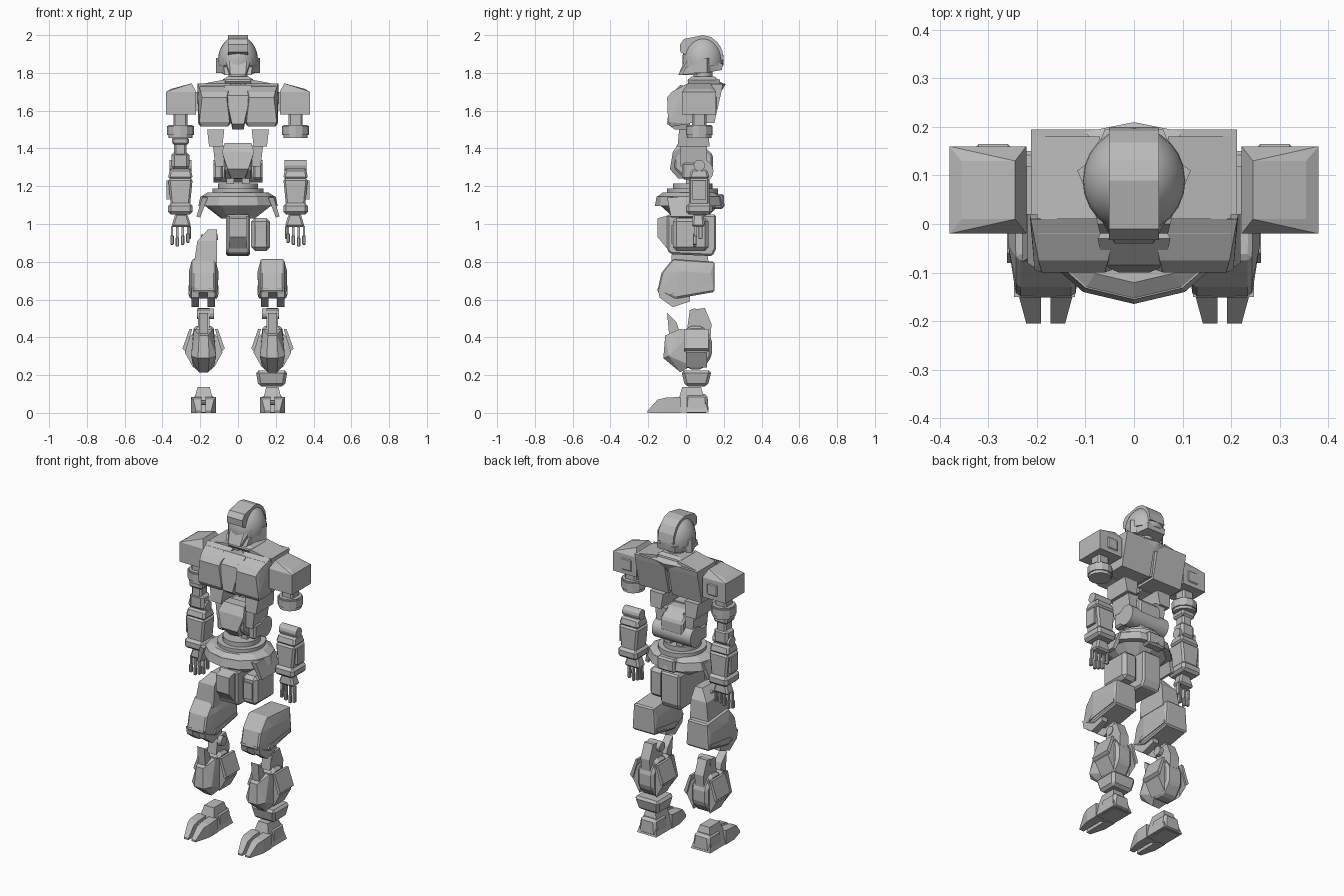
import bpy, bmesh, math
from mathutils import Vector, Matrix

default_cube = bpy.data.objects.get("Cube")
if default_cube:
    bpy.data.objects.remove(default_cube, do_unlink=True)

metal = bpy.data.materials.new("grey metal")
metal.use_nodes = True
metal.diffuse_color = (.5, .5, .5, 1)
metal.node_tree.nodes["Principled BSDF"].inputs["Base Color"].default_value = metal.diffuse_color


def finish(bm, name, side=1, bevel=0, smooth=False):
    """Turn a bmesh into a named object, mirrored in x when side is negative."""
    for vert in bm.verts:
        vert.co.x *= side
    bmesh.ops.recalc_face_normals(bm, faces=bm.faces)
    mesh = bpy.data.meshes.new(name)
    bm.to_mesh(mesh)
    bm.free()
    mesh.materials.append(metal)
    part = bpy.data.objects.new(name, mesh)
    bpy.context.collection.objects.link(part)
    if smooth:
        mesh.shade_smooth()
        mesh.set_sharp_from_angle(angle=math.radians(35))
    if bevel:
        chamfer = part.modifiers.new("chamfer", 'BEVEL')
        chamfer.width = bevel
        chamfer.segments = 1
        chamfer.limit_method = 'ANGLE'


def hull(name, points, side=1, bevel=0):
    """Faceted convex armour piece around the points."""
    bm = bmesh.new()
    verts = [bm.verts.new(point) for point in points]
    result = bmesh.ops.convex_hull(bm, input=verts)
    spare = {item for item in result["geom_interior"] + result["geom_unused"]
             if isinstance(item, bmesh.types.BMVert)}
    bmesh.ops.delete(bm, geom=list(spare), context='VERTS')
    bmesh.ops.dissolve_limit(bm, angle_limit=.02, verts=bm.verts, edges=bm.edges)
    finish(bm, name, side, bevel)


def wedge(name, middle, ribs, side=1, bevel=0):
    """Hull over ribs that run along x, each given as (half width, y, z)."""
    hull(name, [(middle + way * half, y, z) for half, y, z in ribs for way in (-1, 1)], side, bevel)


def slab(name, middle, half, outline, side=1, bevel=0):
    """Side outline of (y, z) with one constant width."""
    wedge(name, middle, [(half, y, z) for y, z in outline], side, bevel)


def oval(y, z, deep, high, sides=8):
    """Side outline of a flat-topped polygon."""
    angles = [math.tau * (step + .5) / sides for step in range(sides)]
    return [(y + deep * math.cos(angle), z + high * math.sin(angle)) for angle in angles]


def block(name, at, size, top=(1, 1), side=1, bevel=0):
    """Box whose upper face is scaled by top."""
    x, y, z = at
    wide, deep, high = (length / 2 for length in size)
    points = []
    for level, (grow_x, grow_y) in ((-high, (1, 1)), (high, top)):
        points += [(x + i * wide * grow_x, y + j * deep * grow_y, z + level)
                   for i in (-1, 1) for j in (-1, 1)]
    hull(name, points, side, bevel)


def drum(name, at, radius, depth, axis='Z', sides=24, side=1, stretch=1, taper=1):
    """Round or faceted drum, stretched in y and tapered upward."""
    bm = bmesh.new()
    turn = Matrix.Rotation(math.pi / 2, 4, 'Y') if axis == 'X' else Matrix()
    place = Matrix.Translation(Vector(at)) @ Matrix.Diagonal((1, stretch, 1, 1)) @ turn
    bmesh.ops.create_cone(bm, cap_ends=True, segments=sides, radius1=radius,
                          radius2=radius * taper, depth=depth, matrix=place)
    finish(bm, name, side, smooth=sides > 12)


def helmet_dome():
    bm = bmesh.new()
    bmesh.ops.create_uvsphere(bm, u_segments=24, v_segments=16, radius=1)
    bmesh.ops.scale(bm, vec=(.106, .11, .132), verts=bm.verts)
    bmesh.ops.translate(bm, vec=(0, .09, 1.865), verts=bm.verts)
    everything = bm.verts[:] + bm.edges[:] + bm.faces[:]
    bmesh.ops.bisect_plane(bm, geom=everything, plane_co=(0, 0, 1.84),
                           plane_no=(0, 0, -1), clear_outer=True)
    bmesh.ops.holes_fill(bm, edges=bm.edges)
    finish(bm, "helmet_dome", smooth=True)


def head():
    helmet_dome()
    # Raised crest follows an arc and ends in a brow
    crest = [(.09 + .11 * math.cos(step * math.pi / 8), 1.87 + .13 * math.sin(step * math.pi / 8))
             for step in range(6)]
    slab("helmet_crest", 0, .052, crest + [(-.01, 1.98), (-.033, 1.95), (-.03, 1.91), (.1, 1.84)])
    wedge("face", 0, [(.04, -.04, 1.79), (.05, .01, 1.91), (.08, .03, 1.9), (.07, .06, 1.79)])
    wedge("jaw_guard", 0, [(.07, -.02, 1.79), (.075, 0, 1.83), (.1, .1, 1.86), (.09, .1, 1.8),
                           (.06, .19, 1.815), (.06, .195, 1.85)])
    drum("neck", (0, .09, 1.76), .05, .1)
    block("collar", (0, .09, 1.76), (.18, .17, .04), top=(.8, .9), bevel=.015)


def ear(side, tag):
    hull(tag + "ear_guard", [(x, y, z) for x, y in ((.117, .11), (.075, .01), (.09, .13), (.06, .03))
                             for z in (1.8, 1.88)], side)


def torso():
    slab("chest_core", 0, .2, [(-.02, 1.73), (.17, 1.73), (.14, 1.55), (0, 1.55)])
    wedge("sternum", 0, [(.075, -.03, 1.735), (.064, -.085, 1.68), (.032, -.1, 1.53),
                         (.03, -.06, 1.5), (.05, .02, 1.73), (.02, .02, 1.5)])
    wedge("upper_back_ridge", 0, [(.1, .19, 1.74), (0, .21, 1.74), (.08, .16, 1.76), (.02, .18, 1.69)])
    slab("abdomen_core", 0, .075, oval(.04, 1.33, .11, .1), bevel=.01)
    wedge("belly_plate", 0, [(.07, -.04, 1.43), (.085, -.07, 1.38), (.055, -.085, 1.29),
                             (.035, -.04, 1.24), (.07, .02, 1.43), (.04, .02, 1.24)])
    drum("waist_roll", (0, .085, 1.28), .06, .26, axis='X')
    for x in (-.04, .04):
        block("waist_lug", (x, .06, 1.22), (.04, .12, .08))
    drum("waist_ring_upper", (0, .035, 1.2), .105, .03)
    drum("waist_ring_lower", (0, .035, 1.17), .135, .035)


def pelvis():
    centre_y, squash = .02, .88
    drum("pelvis_top", (0, centre_y, 1.155), .2, .025, sides=12, stretch=squash, taper=.8)
    drum("pelvis_belt", (0, centre_y, 1.12), .21, .05, sides=12, stretch=squash, taper=.95)
    drum("pelvis_base", (0, centre_y, 1.065), .09, .07, sides=12, stretch=squash, taper=2)
    block("pelvis_back_block", (0, .17, 1.12), (.12, .06, .08), bevel=.01)
    slab("crotch_block", 0, .063, [(-.1, 1.05), (-.1, .86), (-.08, .84), (.14, .83),
                                   (.16, .87), (.16, 1.05)], bevel=.01)
    slab("crotch_front", 0, .045, [(-.15, 1.03), (-.15, .93), (-.1, .87), (-.08, 1.05)])


def torso_side(side, tag):
    wedge(tag + "pectoral", .125, [(.065, -.1, 1.67), (.072, -.075, 1.7), (.088, .01, 1.745),
                                   (.09, .02, 1.7), (.085, .02, 1.53), (.07, -.08, 1.515),
                                   (.08, -.095, 1.54)], side)
    slab(tag + "back_panel", .112, .1, [(.02, 1.74), (.195, 1.74), (.19, 1.71), (.15, 1.535),
                                        (.02, 1.535)], side)
    hull(tag + "yoke", [(x, y, z) for x, top in ((.07, 1.765), (.2, 1.74))
                        for y in (.01, .18) for z in (1.7, top)], side)
    block(tag + "brace_upper", (.118, .04, 1.455), (.07, .17, .09), top=(1.3, .9), side=side)
    block(tag + "brace_lower", (.095, .04, 1.36), (.05, .14, .11), top=(1.5, 1), side=side)
    block(tag + "waist_clamp", (.105, .05, 1.28), (.05, .14, .09), side=side, bevel=.01)
    hull(tag + "hip_flap", [(x, y * deep, z) for x, z, deep in (
        (.16, 1.14, .1), (.19, 1.14, .1), (.22, 1.04, .08), (.2, 1.035, .08)) for y in (-1, 1)], side)


def arm(side, tag):
    arm_x, arm_y = .305, .07
    # Shoulder armour
    hull(tag + "shoulder_pad",
         [(x, y, z) for x in (.222, .38) for y in (-.02, .16) for z in (1.58, 1.7)]
         + [(x, y, z) for x, z in ((.245, 1.745), (.355, 1.715)) for y in (.01, .13)], side)
    block(tag + "shoulder_link", (.21, arm_y, 1.65), (.05, .1, .1), side=side)
    block(tag + "shoulder_bracket", (.29, .13, 1.64), (.08, .07, .08), side=side, bevel=.01)
    block(tag + "arm_post", (arm_x, arm_y, 1.55), (.075, .075, .1), side=side, bevel=.01)
    drum(tag + "arm_ring", (arm_x, arm_y, 1.49), .064, .07, sides=12, side=side)
    drum(tag + "arm_ring_band", (arm_x, arm_y, 1.495), .071, .045, sides=12, side=side)
    # Forearm
    drum(tag + "elbow", (arm_x, arm_y, 1.31), .03, .115, axis='X', sides=12, side=side)
    block(tag + "forearm", (arm_x, arm_y, 1.165), (.1, .11, .15), top=(1.3, 1), side=side, bevel=.01)
    block(tag + "forearm_top", (arm_x, arm_y, 1.265), (.132, .11, .05), top=(.85, .75), side=side, bevel=.01)
    block(tag + "wrist_cuff", (arm_x, arm_y, 1.08), (.13, .14, .06), side=side, bevel=.015)
    block(tag + "forearm_plate", (.37, arm_y, 1.18), (.015, .07, .1), side=side)
    # Hand
    block(tag + "palm", (.3, .065, 1.02), (.105, .07, .07), top=(.6, .8), side=side, bevel=.01)
    for finger in range(4):
        x, curl = .265 + finger * .028, .01 * abs(finger - 2)
        block(tag + "finger_root", (x, .05, .96), (.012, .016, .06), side=side)
        block(tag + "finger_tip", (x, .046, .905 + curl), (.018, .02, .05), side=side, bevel=.004)
    block(tag + "thumb", (.257, .077, .955), (.014, .022, .07), side=side, bevel=.004)


def leg(side, tag):
    leg_x = .182
    # Thigh and knee prongs
    wedge(tag + "thigh", leg_x, [(.06, -.13, .74), (.06, -.07, .815), (.064, .15, .8), (.078, .13, .74),
                                 (.078, -.04, .75), (.074, .15, .64), (.076, -.05, .605),
                                 (.06, -.153, .64)], side, bevel=.008)
    slab(tag + "thigh_panel", leg_x, .08, [(-.08, .625), (-.06, .65), (.135, .675), (.135, .655)], side)
    for offset in (-.04, .045):
        slab(tag + "knee_prong", leg_x + offset, .02, [(-.15, .66), (-.14, .61), (-.07, .56),
                                                       (.02, .59), (.02, .65)], side)
    # Knee joint and calf
    slab(tag + "knee_lug", leg_x, .03, [(.02, .545), (.1, .555), (.135, .47), (.13, .4), (0, .4)], side)
    drum(tag + "knee_pin", (.172, .045, .525), .028, .088, axis='X', sides=12, side=side)
    slab(tag + "calf", leg_x, .054, oval(.05, .345, .094, .125), side, bevel=.015)
    wedge(tag + "shin_guard", leg_x, [(.024, -.11, .41), (.05, -.03, .445), (.066, -.09, .3),
                                      (.03, -.12, .29), (.024, -.03, .215), (.055, .03, .25),
                                      (.055, .03, .43)], side)
    slab(tag + "shin_spur", leg_x, .024, [(-.1, .53), (-.05, .48), (-.03, .42), (-.09, .42)], side)
    for way in (-1, 1):
        hull(tag + "calf_pod", [(leg_x + way * out, y, z) for y in (0, .11) for out, z in (
            (.04, .44), (.075, .4), (.1, .32), (.055, .24))], side)
        hull(tag + "pod_plate", [(leg_x + way * out, y, z) for y in (-.01, .12) for out, z in (
            (.06, .445), (.075, .445), (.112, .34), (.095, .325))], side)
        # Split toes
        hull(tag + "toe", [(leg_x + way * x, y, z) for out, y, top in (
            (.04, -.205, .01), (.055, -.15, .07), (.066, -.11, .08), (.066, -.03, .085))
            for x in (.01, out) for z in (0, top)], side)
    block(tag + "foot", (leg_x, .03, .07), (.13, .18, .135), top=(.5, .55), side=side)
    block(tag + "heel", (leg_x, .055, .05), (.125, .13, .1), top=(.8, .9), side=side, bevel=.015)
    drum(tag + "foot_pivot", (leg_x, -.1, .055), .012, .13, axis='X', sides=8, side=side)


head()
torso()
pelvis()
for side, tag in ((1, "left_"), (-1, "right_")):
    ear(side, tag)
    torso_side(side, tag)
    arm(side, tag)
    leg(side, tag)

# Parts found on one side only
block("left_hip_box", (.12, .025, .945), (.1, .19, .175), bevel=.02)
block("left_hip_panel", (.12, -.07, .945), (.06, .015, .1))
block("left_ankle", (.178, .055, .183), (.14, .12, .085), top=(1.2, 1.35), bevel=.015)
hull("right_thigh_lug", [(x, .02 + way * deep, z) for out, deep, z in (
    (.16, .05, .97), (.215, .09, .91), (.235, .1, .78)) for x in (.11, out) for way in (-1, 1)], side=-1)
drum("right_thigh_pin", (.15, .02, .93), .015, .09, axis='X', sides=12, side=-1)
block("right_upper_arm", (.305, .065, 1.4), (.065, .07, .08), side=-1, bevel=.01)
block("right_arm_collar", (.305, .065, 1.44), (.09, .09, .04), side=-1, bevel=.01)
block("right_elbow_block", (.305, .067, 1.335), (.095, .08, .09), side=-1, bevel=.015)
